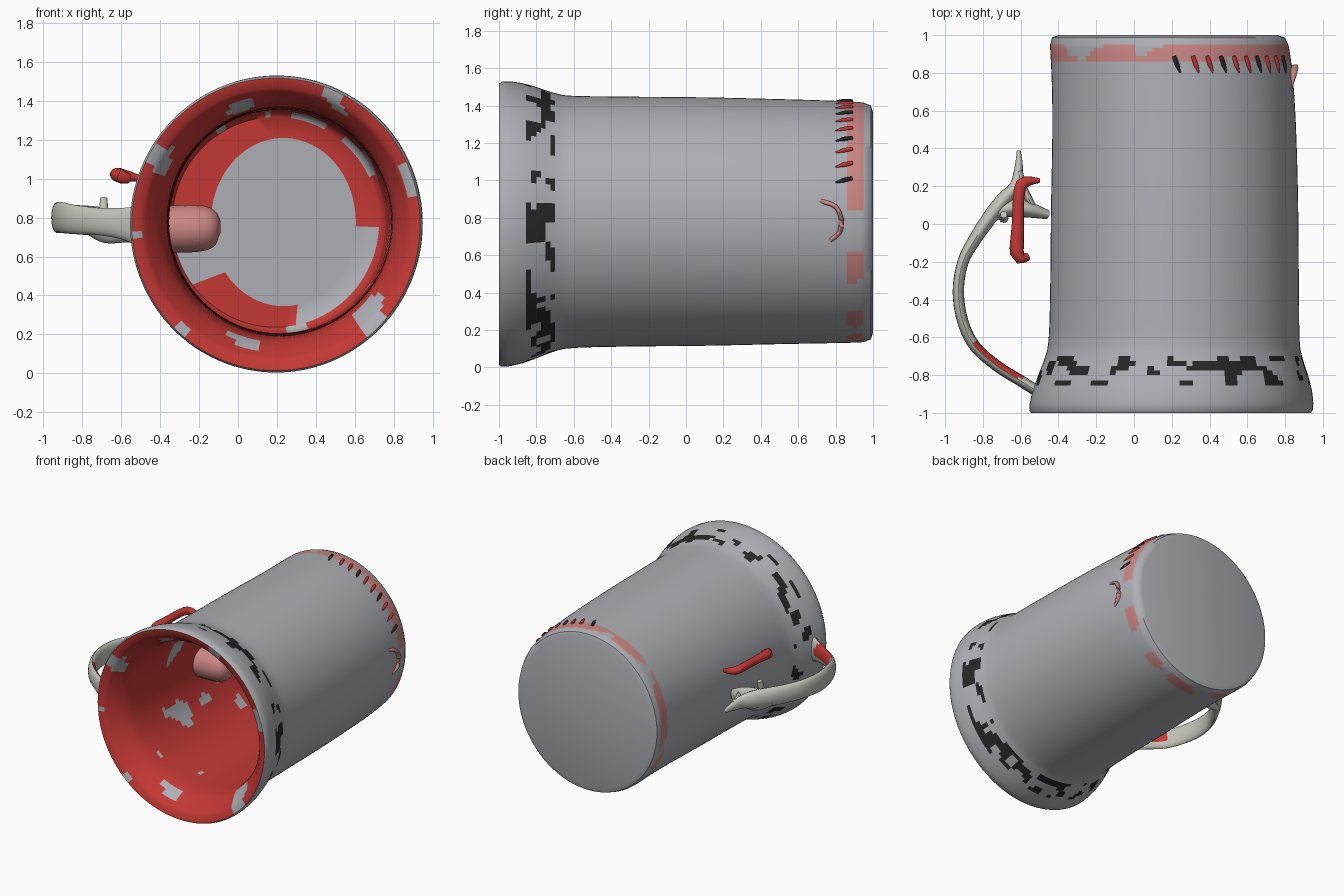
import bpy, bmesh, math
from mathutils import Vector, noise

if "Cube" in bpy.data.objects:
    bpy.data.objects.remove(bpy.data.objects["Cube"])


def material(name, rgb):
    m = bpy.data.materials.new(name)
    m.diffuse_color = (*rgb, 1)
    m.use_nodes = True
    m.node_tree.nodes["Principled BSDF"].inputs["Base Color"].default_value = m.diffuse_color
    return m


GREY = material("pewter grey", (0.42, 0.43, 0.46))
RED = material("red lining", (0.55, 0.04, 0.035))
PINK = material("faded red", (0.6, 0.24, 0.23))
BLACK = material("black wear", (0.02, 0.02, 0.02))
BONE = material("pale handle", (0.55, 0.55, 0.5))


def finish(name, bm, mats):
    bmesh.ops.recalc_face_normals(bm, faces=bm.faces)
    me = bpy.data.meshes.new(name)
    bm.to_mesh(me)
    bm.free()
    for m in mats:
        me.materials.append(m)
    ob = bpy.data.objects.new(name, me)
    bpy.context.collection.objects.link(ob)
    bpy.ops.object.select_all(action='DESELECT')
    ob.select_set(True)
    bpy.context.view_layer.objects.active = ob
    bpy.ops.object.shade_smooth_by_angle(angle=math.radians(45))
    return ob


def centre(y):
    # the mug axis bends very slightly
    return (0.215 - (0.035 if y > 0 else 0.02) * y ** 4,
            0.78 - (0.015 if y < 0 else 0.005) * y ** 4)


def spline(pts, step):
    # Catmull-Rom resampling of a path of any dimension
    P = [Vector(p) for p in pts]
    P = [2 * P[0] - P[1]] + P + [2 * P[-1] - P[-2]]
    out = []
    for a, b, c, d in zip(P, P[1:], P[2:], P[3:]):
        n = max(1, round((c - b).length / step))
        for i in range(n):
            t = i / n
            out.append(0.5 * (2 * b + (c - a) * t + (2 * a - 5 * b + 4 * c - d) * t * t
                              + (3 * b - a - 3 * c + d) * t ** 3))
    return out + [P[-2]]


# Tankard: lathed along y, outer wall, flared lip, inner wall and floor
outer = [(0.59, 1.0), (0.625, 0.988), (0.64, 0.95), (0.647, 0.82), (0.655, 0.5), (0.664, 0.1),
         (0.668, -0.3), (0.674, -0.6), (0.69, -0.7), (0.725, -0.8), (0.75, -0.88), (0.762, -0.95),
         (0.762, -0.985), (0.752, -1.0)]
inner = [(0.70, -0.99), (0.66, -0.94), (0.61, -0.86), (0.59, -0.75), (0.582, -0.5),
         (0.575, 0.2), (0.57, 0.86), (0.54, 0.89)]
path = [(p, 0) for p in spline(outer, 0.028)] + [(p, 1) for p in spline(inner, 0.04)]
N = 128
bm = bmesh.new()
rings = []
for (r, y), _ in path:
    cx, cz = centre(y)
    rings.append([bm.verts.new((cx + 0.985 * r * math.cos(2 * math.pi * k / N), y,
                                cz + r * math.sin(2 * math.pi * k / N))) for k in range(N)])


def paint(c, inside):
    # worn colouring of the tankard surface
    n = noise.noise(Vector((c.x * 5, c.y * 5, c.z * 5)))
    if inside:
        return 0 if n > 0.42 else 1
    streak = noise.noise(Vector((c.x * 9, c.y * 14, c.z * 9)))
    if -0.85 < c.y < -0.7 and streak > 0.12:
        return 3
    if 0.85 < c.y < 0.96 and n > -0.1:
        return 2
    return 0


for (_, side), a, b in zip(path[1:], rings, rings[1:]):
    for k in range(N):
        f = bm.faces.new((a[k], a[k - 1], b[k - 1], b[k]))
        f.material_index = paint(f.calc_center_median(), side)
bm.faces.new(rings[0])

# inner floor: red border, grey middle
last = rings[-1]
cx, cz = centre(0.89)
mid = [bm.verts.new((cx + 0.04 + (v.co.x - cx) * 0.7, 0.89, cz + (v.co.z - cz) * 0.8)) for v in last]
for k in range(N):
    f = bm.faces.new((last[k], last[k - 1], mid[k - 1], mid[k]))
    f.material_index = 1 if noise.noise(f.calc_center_median() * 3) > -0.25 else 0
bm.faces.new(mid)
finish("tankard", bm, [GREY, RED, PINK, BLACK])


def tube(name, pts, mat, red_range=None):
    # sweep in the xy plane; each point is x, y, z, half thickness, half z-width
    pts = spline(pts, 0.03)
    bm = bmesh.new()
    loops, S = [], 16
    for i, p in enumerate(pts):
        d = pts[min(i + 1, len(pts) - 1)] - pts[max(i - 1, 0)]
        t = Vector((d[0], d[1], d[2])).normalized()
        side = t.cross(Vector((0, 0, 1)))
        side = side.normalized() if side.length > 0.05 else Vector((1, 0, 0))
        up = side.cross(t)
        o = Vector((p[0], p[1], p[2]))
        loops.append([bm.verts.new(o + side * p[3] * math.cos(2 * math.pi * k / S)
                                   + up * p[4] * math.sin(2 * math.pi * k / S)) for k in range(S)])
    for a, b in zip(loops, loops[1:]):
        for k in range(S):
            f = bm.faces.new((a[k - 1], a[k], b[k], b[k - 1]))
            y = f.calc_center_median().y
            if red_range and red_range[0] < y < red_range[1] and k < 5:
                f.material_index = 1
    bm.faces.new(loops[0])
    bm.faces.new(loops[-1])
    return finish(name, bm, [mat, RED])


# Handle strap, with its broken upper end and spur
tube("handle", [(-0.52, -0.88, 0.76, 0.03, 0.10), (-0.60, -0.83, 0.77, 0.03, 0.08),
                (-0.72, -0.755, 0.78, 0.03, 0.07), (-0.84, -0.65, 0.79, 0.03, 0.075),
                (-0.905, -0.52, 0.80, 0.03, 0.08), (-0.93, -0.36, 0.80, 0.03, 0.08),
                (-0.905, -0.2, 0.80, 0.03, 0.075), (-0.835, -0.07, 0.79, 0.035, 0.075),
                (-0.76, 0.04, 0.785, 0.04, 0.075), (-0.69, 0.13, 0.78, 0.04, 0.07),
                (-0.63, 0.20, 0.77, 0.03, 0.05), (-0.61, 0.30, 0.76, 0.022, 0.03),
                (-0.61, 0.39, 0.76, 0.01, 0.012)], BONE, (-0.82, -0.62))
tube("handle_upper_joint", [(-0.78, 0.03, 0.78, 0.03, 0.06), (-0.68, 0.08, 0.76, 0.045, 0.09),
                            (-0.58, 0.08, 0.75, 0.045, 0.08), (-0.46, 0.05, 0.72, 0.025, 0.05)], BONE)
tube("handle_spur_brace", [(-0.61, 0.28, 0.77, 0.02, 0.03), (-0.58, 0.18, 0.76, 0.02, 0.04),
                           (-0.53, 0.08, 0.74, 0.02, 0.05)], BONE)
tube("handle_nub", [(-0.69, 0.03, 0.83, 0.025, 0.025), (-0.69, 0.05, 0.90, 0.018, 0.018)], BONE)

# Loose red thumb lever beside the handle
tube("thumb_lever", [(-0.56, -0.17, 1.0, 0.02, 0.025), (-0.60, -0.185, 1.01, 0.03, 0.035),
                     (-0.62, -0.15, 1.02, 0.038, 0.035), (-0.615, 0.0, 1.025, 0.032, 0.03),
                     (-0.61, 0.14, 1.025, 0.03, 0.03), (-0.595, 0.21, 1.02, 0.032, 0.03),
                     (-0.55, 0.228, 1.01, 0.024, 0.025), (-0.50, 0.23, 1.0, 0.012, 0.015)], RED)

# Rounded stub of the handle root inside the cup
tube("inner_stub", [(-0.39, 0.05, 0.74, 0.12, 0.12), (-0.2, 0.05, 0.745, 0.115, 0.12),
                    (-0.12, 0.05, 0.75, 0.085, 0.09), (-0.09, 0.05, 0.75, 0.03, 0.03)], PINK)

# Short gouges around the base edge
for i, deg in enumerate((86, 77, 70, 63, 56, 49, 42, 35, 27, 19)):
    a = math.radians(deg)
    pts = []
    for y, w in ((0.80, 0.004), (0.84, 0.012), (0.89, 0.01)):
        cx, cz = centre(y)
        pts.append((cx + 0.637 * math.cos(a), y, cz + 0.647 * math.sin(a), w, w))
        a += 0.02
    tube(f"base_gouge_{i + 1}", pts, BLACK if i % 3 == 0 else RED)

# Crescent tear on the right side
tube("crescent_tear", [(0.83, 0.72, 0.89, 0.008, 0.012), (0.842, 0.80, 0.86, 0.022, 0.012),
                       (0.842, 0.83, 0.79, 0.028, 0.012), (0.838, 0.82, 0.72, 0.02, 0.012),
                       (0.83, 0.77, 0.68, 0.008, 0.012)], PINK)
